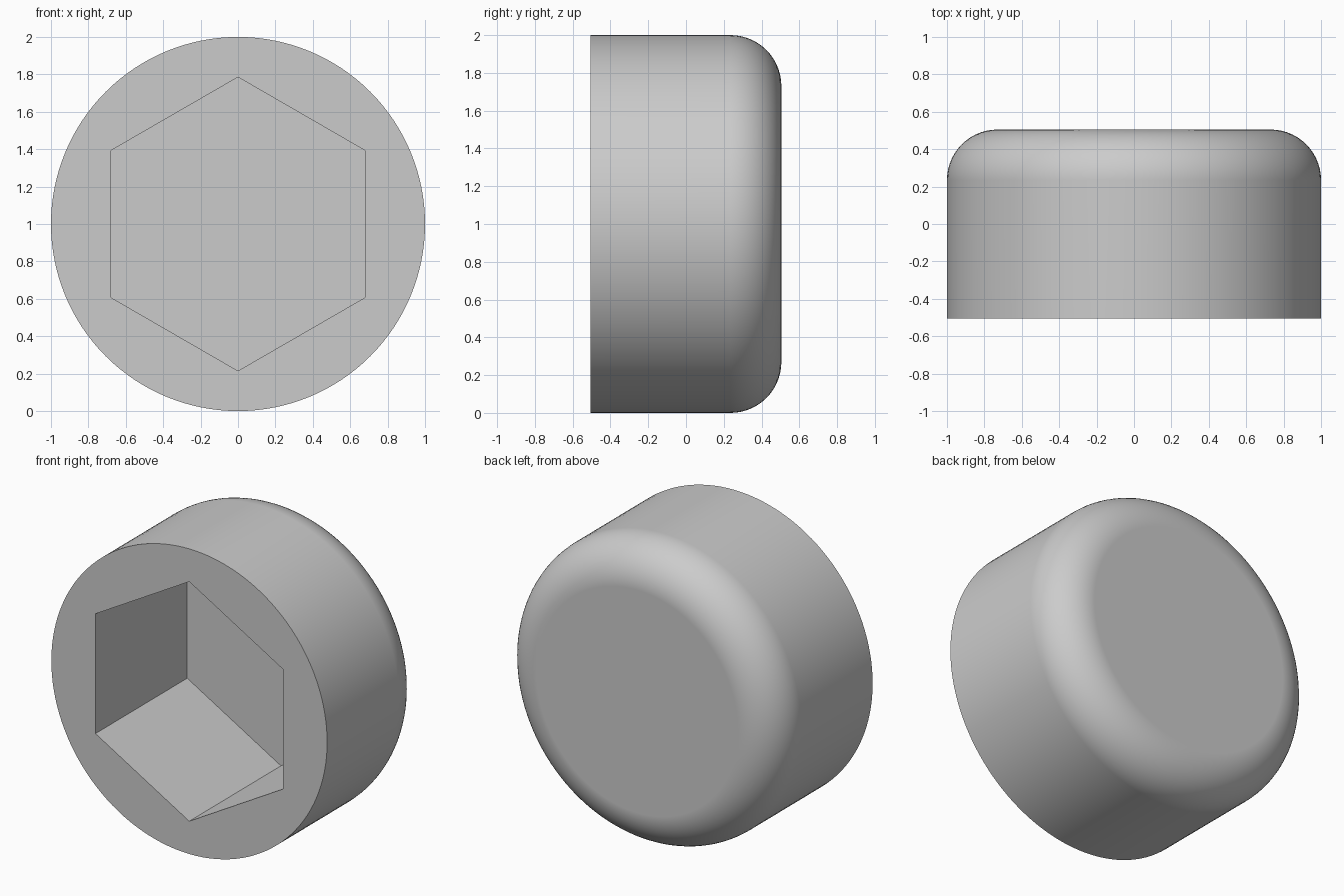
import bpy, bmesh
from math import sin, cos, pi, radians

RADIUS, DEPTH, ROUNDING = 1.0, 1.01, 0.27
SOCKET_RADIUS, SOCKET_DEPTH = 0.785, 0.95
FRONT, BACK = -DEPTH / 2, DEPTH / 2

if "Cube" in bpy.data.objects:
    bpy.data.objects.remove(bpy.data.objects["Cube"])

grey = bpy.data.materials.new("plain grey")
grey.use_nodes = True
colour = (0.6, 0.6, 0.6, 1)
grey.diffuse_color = colour
grey.node_tree.nodes["Principled BSDF"].inputs["Base Color"].default_value = colour


def turned_solid(name, sides, profile):
    """Closed solid around the y axis from (radius, y) points, front to back."""
    bm = bmesh.new()
    angles = [2 * pi * i / sides for i in range(sides)]
    rings = [[bm.verts.new((r * sin(a), y, RADIUS + r * cos(a))) for a in angles]
             for r, y in profile]
    for near, far in zip(rings, rings[1:]):
        for i in range(sides):
            j = (i + 1) % sides
            bm.faces.new((near[i], near[j], far[j], far[i]))
    bm.faces.new(rings[0])
    bm.faces.new(rings[-1])
    bmesh.ops.recalc_face_normals(bm, faces=bm.faces)
    mesh = bpy.data.meshes.new(name)
    bm.to_mesh(mesh)
    bm.free()
    mesh.materials.append(grey)
    obj = bpy.data.objects.new(name, mesh)
    bpy.context.collection.objects.link(obj)
    return obj


# Round cap with a softened back rim
steps = 14
rim = [(RADIUS - ROUNDING * (1 - cos(t)), BACK - ROUNDING * (1 - sin(t)))
       for t in (pi / 2 * i / steps for i in range(steps + 1))]
cap = turned_solid("round_cap", 128, [(RADIUS, FRONT)] + rim)

# Six-sided socket, one corner pointing up
socket = turned_solid("socket_cutter", 6, [(SOCKET_RADIUS, FRONT - 0.1),
                                           (SOCKET_RADIUS, FRONT + SOCKET_DEPTH)])
socket.hide_render = True

cut = cap.modifiers.new("socket", "BOOLEAN")
cut.operation = "DIFFERENCE"
cut.solver = "EXACT"
cut.object = socket

bpy.ops.object.select_all(action="DESELECT")
cap.select_set(True)
bpy.context.view_layer.objects.active = cap
bpy.ops.object.modifier_apply(modifier=cut.name)
bpy.data.objects.remove(socket)

# Smooth round surfaces, crisp socket and front edge, flat caps
bpy.ops.object.shade_smooth_by_angle(angle=radians(30))
weighted = cap.modifiers.new("flat caps", "WEIGHTED_NORMAL")
weighted.keep_sharp = True
